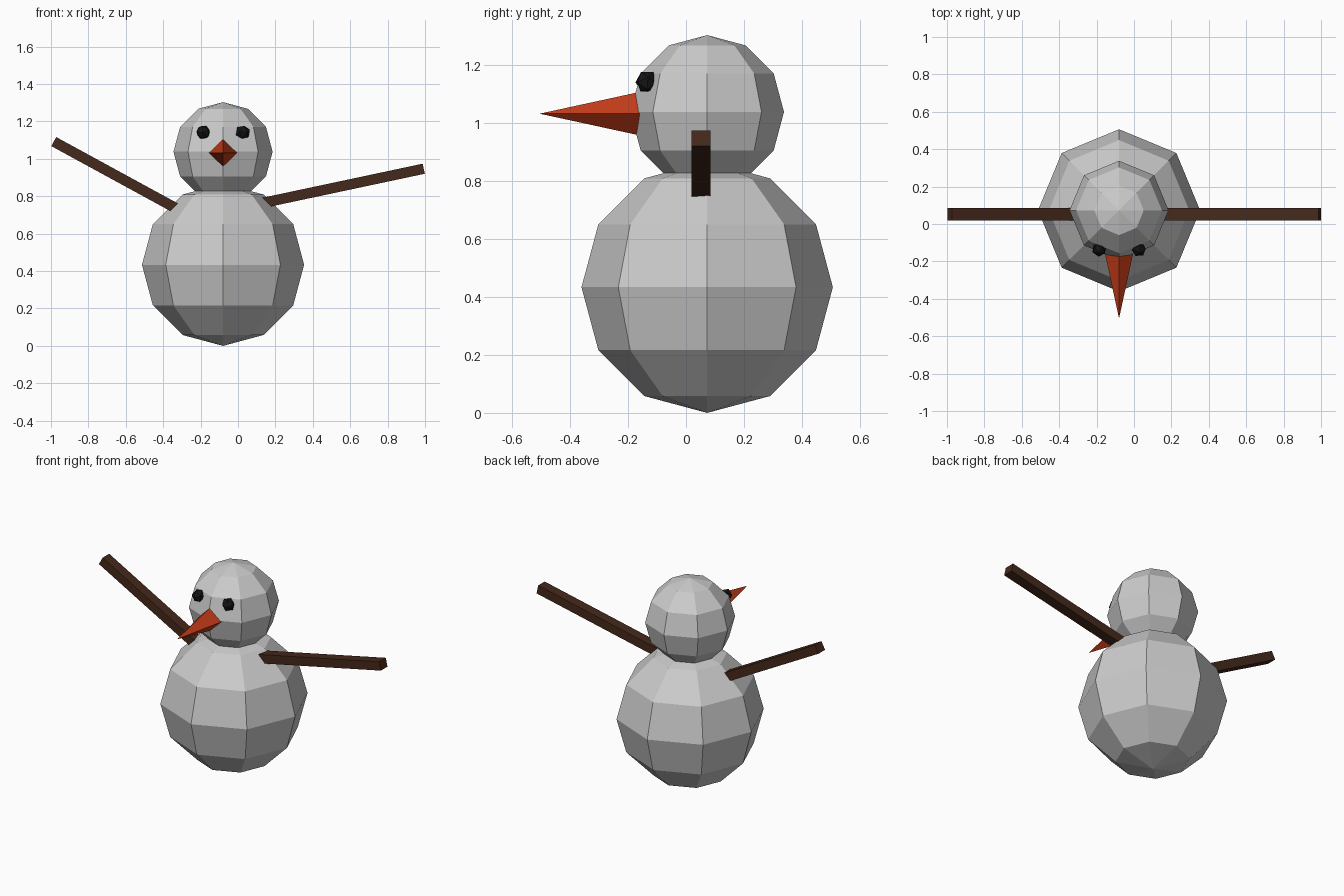
import bpy
from math import radians, cos, sin
from mathutils import Vector

if "Cube" in bpy.data.objects:
    bpy.data.objects.remove(bpy.data.objects["Cube"])


def material(name, rgb):
    mat = bpy.data.materials.new(name)
    mat.diffuse_color = (*rgb, 1)
    mat.use_nodes = True
    mat.node_tree.nodes["Principled BSDF"].inputs["Base Color"].default_value = mat.diffuse_color
    return mat


orange = material("orange", (0.55, 0.045, 0.01))
brown = material("brown", (0.06, 0.022, 0.011))
black = material("black", (0.008, 0.008, 0.008))

CX, CY = -0.08, 0.073  # vertical axis of the snow balls


def finish(name, mat=None):
    obj = bpy.context.object
    obj.name = obj.data.name = name
    if mat:
        obj.data.materials.append(mat)
    return obj


# Snow balls: coarse eight-sided spheres
for name, z, r in (("body", 0.4335, 0.4335), ("head", 1.038, 0.265)):
    bpy.ops.mesh.primitive_uv_sphere_add(segments=8, ring_count=6, radius=r,
                                         location=(CX, CY, z))
    finish(name)

# Nose: four-sided cone pointing forward, base sunk into the head
tip_y, base_y = -0.505, -0.14
length = base_y - tip_y
bpy.ops.mesh.primitive_cone_add(vertices=4, radius1=length * 0.217, radius2=0,
                                depth=length, rotation=(radians(90), 0, 0),
                                location=(CX, (tip_y + base_y) / 2, 1.032))
finish("nose", orange)

# Eyes: small faceted pebbles
for side, name in ((-1, "eye_right"), (1, "eye_left")):
    bpy.ops.mesh.primitive_ico_sphere_add(subdivisions=1, radius=0.04,
                                          location=(CX + side * 0.106, -0.135, 1.142),
                                          rotation=(radians(31.7), 0, side * radians(20)))
    finish(name, black)


# Arms: square sticks laid from the outer tip back into the body
def arm(name, tip, angle, side, length=0.9):
    a = radians(angle)
    direction = Vector((side * cos(a), 0, sin(a)))
    bpy.ops.mesh.primitive_cube_add(size=1, location=Vector(tip) - direction * length / 2,
                                    rotation=(0, -side * a, 0))
    obj = finish(name, brown)
    obj.scale = (length, 0.066, 0.055)


arm("arm_left", (0.993, 0.052, 0.947), 12, 1)
arm("arm_right", (-0.985, 0.052, 1.092), 28.6, -1)
